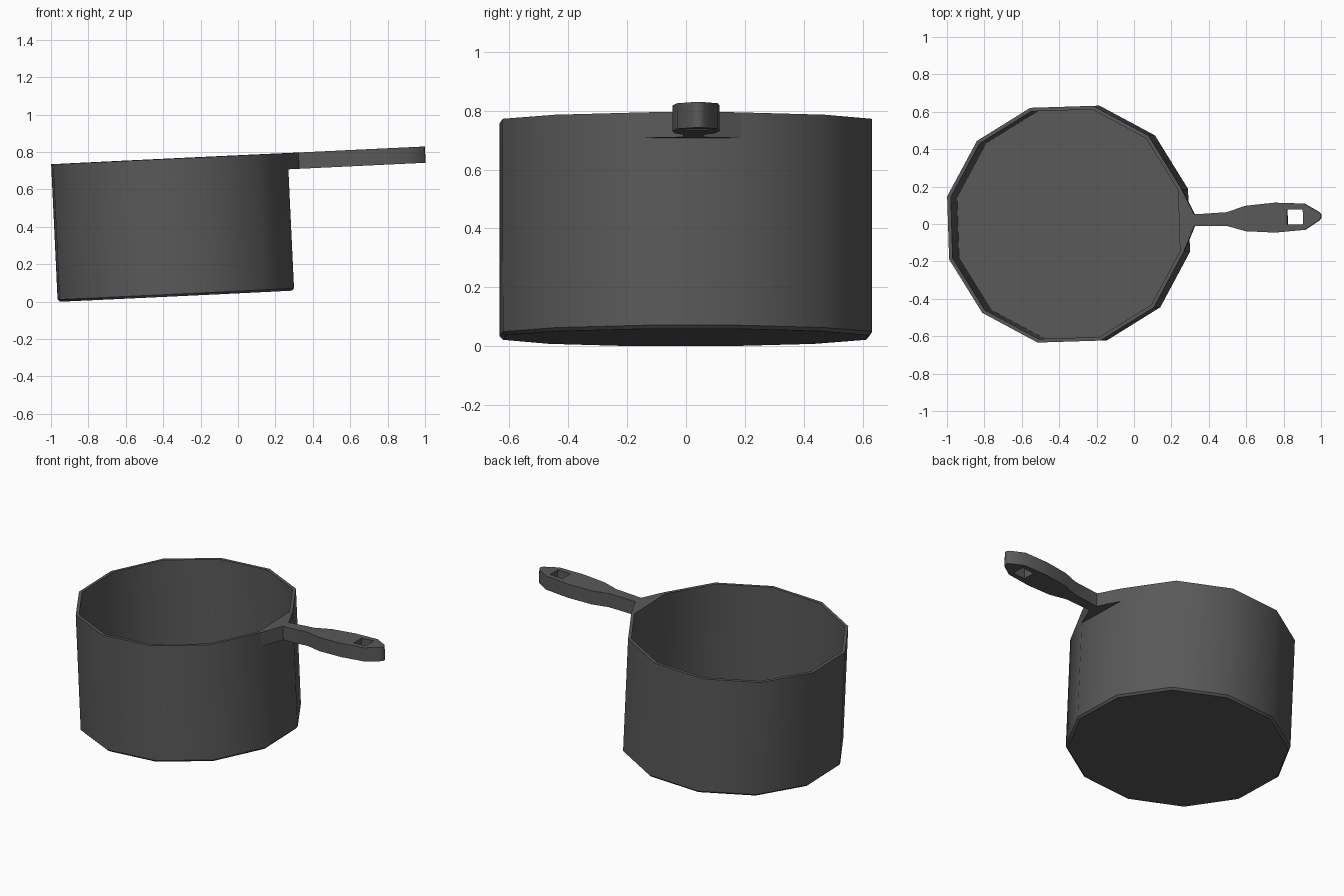
import bpy, bmesh, math
from mathutils import Matrix

if "Cube" in bpy.data.objects:
    bpy.data.objects.remove(bpy.data.objects["Cube"])

R, H, WALL, CH = 0.65, 0.736, 0.02, 0.012   # radius, height, wall, bottom chamfer
TILT, TURN = math.radians(2.72), math.radians(1.8)
APO = R * math.cos(math.radians(15))        # axis to flat of the 12-gon
PLACE = (Matrix.Translation((-0.332, 0, (APO - CH) * math.sin(TILT)))
         @ Matrix.Rotation(TURN, 4, 'Z') @ Matrix.Rotation(-TILT, 4, 'Y'))

mat = bpy.data.materials.new("dark_metal")
mat.diffuse_color = (0.1, 0.1, 0.1, 1)
mat.use_nodes = True
mat.node_tree.nodes["Principled BSDF"].inputs["Base Color"].default_value = mat.diffuse_color


def finish(bm, name, angle):
    bmesh.ops.recalc_face_normals(bm, faces=bm.faces)
    bm.transform(PLACE)
    me = bpy.data.meshes.new(name)
    bm.to_mesh(me)
    bm.free()
    me.materials.append(mat)
    ob = bpy.data.objects.new(name, me)
    bpy.context.collection.objects.link(ob)
    bpy.ops.object.select_all(action='DESELECT')
    ob.select_set(True)
    bpy.context.view_layer.objects.active = ob
    bpy.ops.object.shade_smooth_by_angle(angle=math.radians(angle))


# Pot: twelve-sided rings from outer base, over the rim, to inner floor
bm = bmesh.new()
profile = [(R - CH, 0), (R, CH), (R, H), (R - WALL, H), (R - WALL, WALL)]
rings = []
for r, z in profile:
    angles = [math.radians(15 + 30 * k) for k in range(12)]
    rings.append([bm.verts.new((r * math.cos(a), r * math.sin(a), z)) for a in angles])
for lo, hi in zip(rings, rings[1:]):
    for k in range(12):
        j = (k + 1) % 12
        bm.faces.new((lo[k], lo[j], hi[j], hi[k]))
bm.faces.new(rings[0])
bm.faces.new(rings[-1])
finish(bm, "pot", 35)

# Handle: flared outline with a square hanging hole, extruded down from the rim
bm = bmesh.new()
half = [(APO, R * math.sin(math.radians(15))), (0.69, 0.031), (0.865, 0.037),
        (0.965, 0.068), (1.12, 0.08), (1.28, 0.07), (1.358, 0.022), (1.368, 0.008)]
outline = half + [(x, -y) for x, y in reversed(half)]
hole = [(1.187, -0.04), (1.272, -0.04), (1.272, 0.04), (1.187, 0.04)]
edges = []
for loop in (outline, hole):
    vs = [bm.verts.new((x, y, H)) for x, y in loop]
    edges += [bm.edges.new((vs[i - 1], vs[i])) for i in range(len(vs))]
bmesh.ops.triangle_fill(bm, edges=edges, use_beauty=True, normal=(0, 0, 1))
ext = bmesh.ops.extrude_face_region(bm, geom=bm.faces[:], use_keep_orig=True)
low = [g for g in ext["geom"] if isinstance(g, bmesh.types.BMVert)]
bmesh.ops.translate(bm, verts=low, vec=(0, 0, -0.087))
bmesh.ops.recalc_face_normals(bm, faces=bm.faces)
# open the end that meets the pot wall
root = [f for f in bm.faces if all(abs(v.co.x - APO) < 1e-4 for v in f.verts)]
bmesh.ops.delete(bm, geom=root, context='FACES')
finish(bm, "handle", 50)
